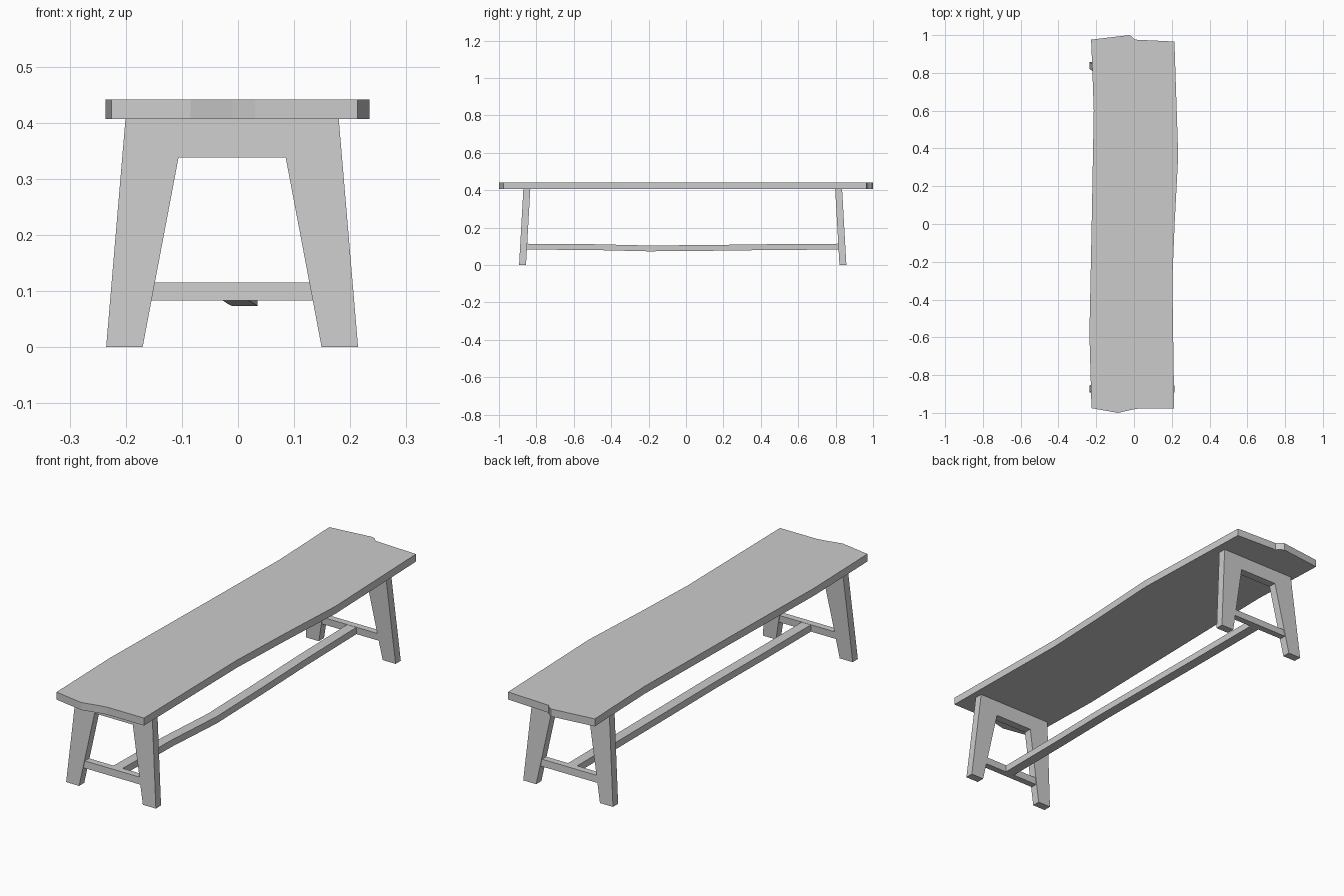
import bpy, bmesh

if "Cube" in bpy.data.objects:
    bpy.data.objects.remove(bpy.data.objects["Cube"])


def prism(name, ring_a, ring_b):
    """Closed solid between two matching rings of points."""
    bm = bmesh.new()
    a = [bm.verts.new(p) for p in ring_a]
    b = [bm.verts.new(p) for p in ring_b]
    n = len(a)
    bm.faces.new(a)
    bm.faces.new(b[::-1])
    for i in range(n):
        j = (i + 1) % n
        bm.faces.new((a[i], b[i], b[j], a[j]))
    return finish(name, bm)


def finish(name, bm):
    bmesh.ops.recalc_face_normals(bm, faces=bm.faces[:])
    mesh = bpy.data.meshes.new(name)
    bm.to_mesh(mesh)
    bm.free()
    ob = bpy.data.objects.new(name, mesh)
    bpy.context.collection.objects.link(ob)
    return ob


def leaning_panel(name, profile, side, depth):
    """Extrude an x/z profile along y, leaning inward with height."""
    def ring(off):
        return [(x - 0.0105, -0.0175 + side * (0.8565 - 0.0565 * z) + off, z)
                for x, z in profile]
    return prism(name, ring(-depth / 2), ring(depth / 2))


# Seat: live-edge plank
outline = [(-0.225, -0.975), (-0.085, -1.0), (-0.01, -0.983), (0.03, -0.976),
           (0.213, -0.976), (0.203, -0.3), (0.215, 0.0), (0.234, 0.36),
           (0.214, 0.966), (0.005, 0.976), (-0.008, 0.99), (-0.025, 1.0),
           (-0.227, 0.976), (-0.22, 0.8), (-0.213, 0.6), (-0.224, 0.0),
           (-0.236, -0.58)]
prism("seat", [(x, y, 0.407) for x, y in outline],
      [(x, y, 0.441) for x, y in outline])

# Leg frames with cross bars
half = [(0.19, 0.407), (0.2245, 0.0), (0.1595, 0.0), (0.0955, 0.338)]
frame = half + [(-x, z) for x, z in half[::-1]]
bar = [(0.144, 0.083), (0.1378, 0.115), (-0.1378, 0.115), (-0.144, 0.083)]
for label, side in (("front", -1), ("back", 1)):
    leaning_panel(label + "_leg_frame", frame, side, 0.037)
    leaning_panel(label + "_cross_bar", bar, side, 0.03)

# Long stretcher: gently bowed, rectangular section
path = [(-0.004, -0.855, 0.0985), (0.0, -0.5, 0.096), (0.012, -0.2, 0.089),
        (0.006, 0.15, 0.092), (0.0, 0.45, 0.096), (-0.004, 0.82, 0.0985)]
bm = bmesh.new()
rings = [[bm.verts.new((x + dx, y, z + dz)) for dx, dz in
          ((-0.023, -0.0155), (0.023, -0.0155), (0.023, 0.0155), (-0.023, 0.0155))]
         for x, y, z in path]
for a, b in zip(rings, rings[1:]):
    for i in range(4):
        j = (i + 1) % 4
        bm.faces.new((a[i], a[j], b[j], b[i]))
bm.faces.new(rings[0])
bm.faces.new(rings[-1])
finish("stretcher", bm)
